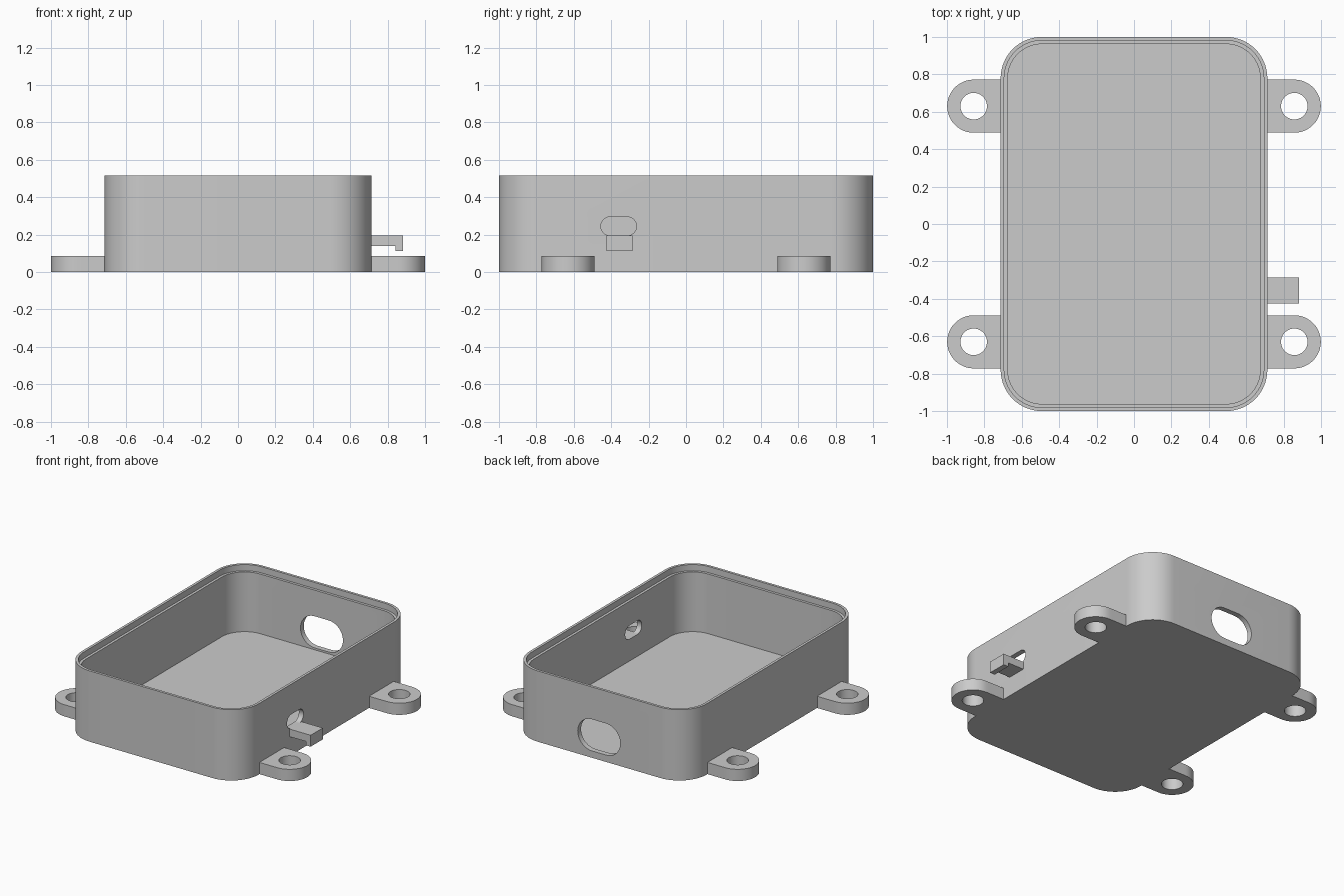
import bpy
import bmesh
import math
from mathutils import Matrix, Vector

cube = bpy.data.objects.get("Cube")
if cube:
    bpy.data.objects.remove(cube, do_unlink=True)

HALF_X, HALF_Y, HEIGHT, CORNER = 0.713, 1.0, 0.515, 0.22
WALL, LIP, LEDGE_DROP, FLOOR = 0.038, 0.019, 0.045, 0.036
TAB_X, TAB_Y, TAB_R, TAB_HOLE, TAB_H = 0.857, 0.63, 0.142, 0.071, 0.085

grey = bpy.data.materials.new("plain grey")
grey.use_nodes = True
GREY = (0.6, 0.6, 0.6, 1.0)
grey.diffuse_color = GREY
grey.node_tree.nodes["Principled BSDF"].inputs["Base Color"].default_value = GREY


def make_object(name, bm):
    bmesh.ops.recalc_face_normals(bm, faces=bm.faces)
    mesh = bpy.data.meshes.new(name)
    bm.to_mesh(mesh)
    bm.free()
    obj = bpy.data.objects.new(name, mesh)
    bpy.context.collection.objects.link(obj)
    mesh.materials.append(grey)
    return obj


def rounded_rect(hx, hy, r, steps=16):
    """Outline of a rectangle with round corners, counter-clockwise."""
    pts = []
    for i, (sx, sy) in enumerate([(1, 1), (-1, 1), (-1, -1), (1, -1)]):
        for k in range(steps + 1):
            a = math.pi / 2 * (i + k / steps)
            pts.append((sx * (hx - r) + r * math.cos(a), sy * (hy - r) + r * math.sin(a)))
    return pts


def loft(loops, closed=False):
    """Skin a stack of equal outlines; cap both ends unless it closes on itself."""
    bm = bmesh.new()
    rings = [[bm.verts.new(p) for p in loop] for loop in loops]
    n = len(rings[0])
    pairs = list(zip(rings, rings[1:]))
    if closed:
        pairs.append((rings[-1], rings[0]))
    else:
        bm.faces.new(rings[0][::-1])
        bm.faces.new(rings[-1])
    for a, b in pairs:
        for i in range(n):
            j = (i + 1) % n
            bm.faces.new((a[i], a[j], b[j], b[i]))
    return bm


def activate(obj):
    bpy.ops.object.select_all(action="DESELECT")
    obj.select_set(True)
    bpy.context.view_layer.objects.active = obj


def smooth(obj):
    activate(obj)
    bpy.ops.object.shade_smooth_by_angle(angle=math.radians(30))


def cut(obj, cutter):
    cutter.hide_render = True
    mod = obj.modifiers.new("cut", "BOOLEAN")
    mod.operation, mod.solver, mod.object = "DIFFERENCE", "EXACT", cutter
    activate(obj)
    bpy.ops.object.modifier_apply(modifier=mod.name)
    bpy.data.objects.remove(cutter, do_unlink=True)


def slot_cutter(name, centre, width, height, turn):
    """Stadium-shaped prism that passes through a wall."""
    outline = [(x + 0.0, y) for x, y in rounded_rect(width / 2, height / 2, height / 2 - 0.0005, 12)]
    bm = loft([[(x, d, z) for x, z in outline] for d in (-0.1, 0.1)])
    bm.transform(Matrix.Translation(Vector(centre)) @ Matrix.Rotation(turn, 4, "Z"))
    return make_object(name, bm)


# Open tray with a stepped rim for the lid
profile = [(0, 0), (0, HEIGHT), (LIP, HEIGHT), (LIP, HEIGHT - LEDGE_DROP),
           (WALL, HEIGHT - LEDGE_DROP), (WALL, FLOOR)]
tray = make_object("tray", loft([
    [(x, y, z) for x, y in rounded_rect(HALF_X - d, HALF_Y - d, CORNER - d)]
    for d, z in profile]))

# Cable slot in the back wall and small slot in the side wall
cut(tray, slot_cutter("back_slot_cutter", (0, HALF_Y, 0.165), 0.342, 0.23, 0))
cut(tray, slot_cutter("side_slot_cutter", (HALF_X, -0.36, 0.245), 0.19, 0.1, math.pi / 2))
smooth(tray)


# Four mounting tabs: round end, straight sides running into the wall
def mounting_tab(name, sx, sy):
    steps = 48
    outer, inner = [], []
    for k in range(steps):
        a = 2 * math.pi * k / steps
        c, s = math.cos(a), math.sin(a)
        if c >= -1e-6:
            p = (c * TAB_R, s * TAB_R)
        else:
            reach = min(TAB_R / max(abs(s), 1e-6), (TAB_X - HALF_X + 0.004) / -c)
            p = (c * reach, s * reach)
        outer.append(p)
        inner.append((c * TAB_HOLE, s * TAB_HOLE))
    bm = loft([[(x, y, z) for x, y in ring] for ring, z in
               ((outer, 0), (outer, TAB_H), (inner, TAB_H), (inner, 0))], closed=True)
    bm.transform(Matrix.Translation((sx * TAB_X, sy * TAB_Y, 0)) @ Matrix.Diagonal((sx, 1, 1, 1)))
    smooth(make_object(name, bm))


for sx, side in ((1, "left"), (-1, "right")):
    for sy, end in ((1, "back"), (-1, "front")):
        mounting_tab(f"{end}_{side}_tab", sx, sy)

# Cable hook: a short arm with a downturned tip
hook_outline = [(HALF_X - 0.01, 0.14), (0.843, 0.14), (0.843, 0.112),
                (0.882, 0.112), (0.882, 0.195), (HALF_X - 0.01, 0.195)]
make_object("cable_hook", loft([[(x, y, z) for x, z in hook_outline] for y in (-0.425, -0.285)]))
